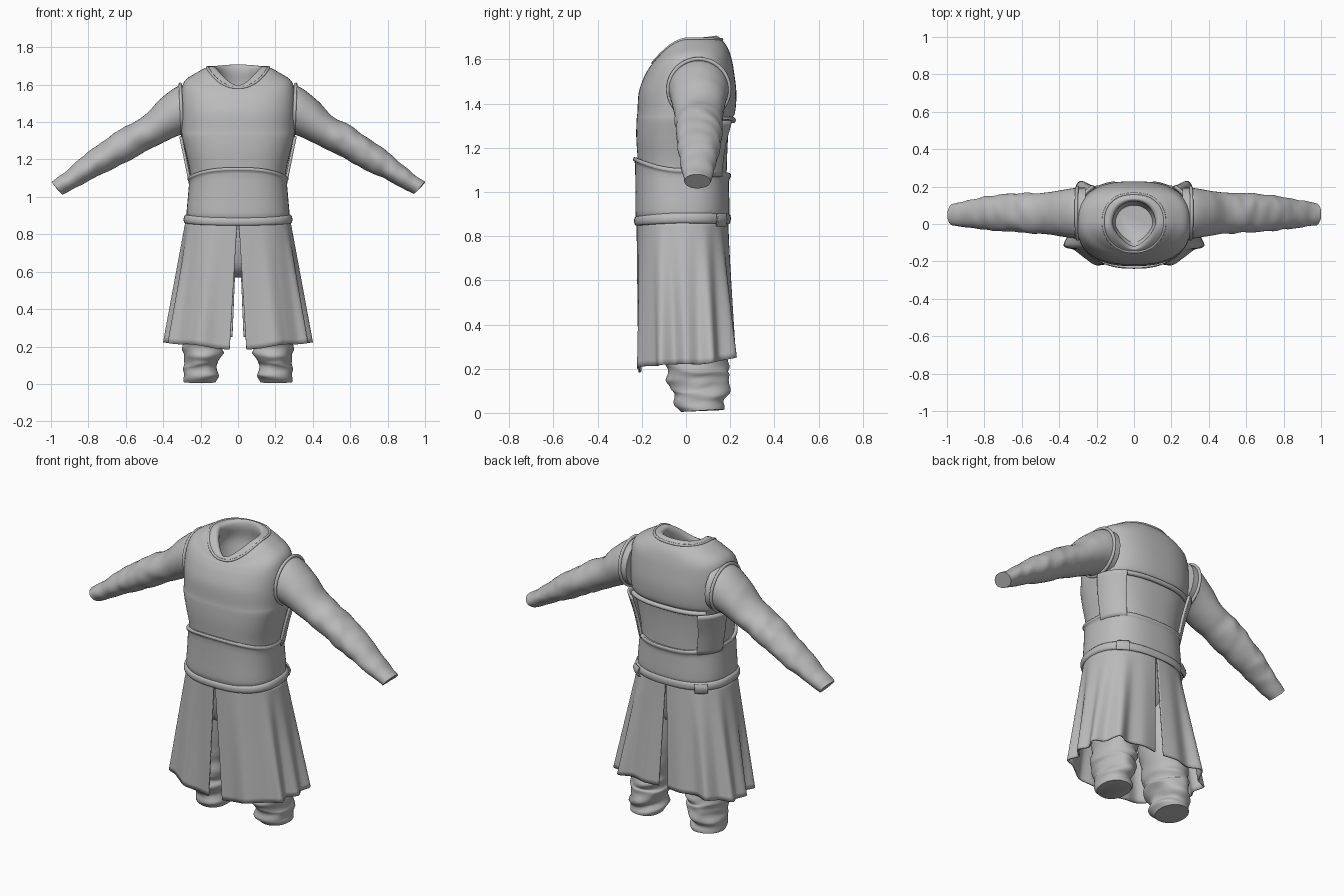
import bpy, bmesh
from math import sin, cos, pi, radians, copysign
from mathutils import Vector, noise

if "Cube" in bpy.data.objects:
    bpy.data.objects.remove(bpy.data.objects["Cube"])

cloth = bpy.data.materials.new("grey_cloth")
cloth.use_nodes = True
cloth.diffuse_color = (0.5, 0.5, 0.5, 1)
cloth.node_tree.nodes["Principled BSDF"].inputs["Base Color"].default_value = (0.5, 0.5, 0.5, 1)


def spline(rows, t):
    """Smooth curve through rows of numbers, t from 0 to 1."""
    last = len(rows) - 1
    i = min(int(t * last), last - 1)
    f = t * last - i
    a, b, c, d = (rows[max(0, min(last, k))] for k in range(i - 1, i + 3))
    return [q + f / 2 * (r - p + f * (2 * p - 5 * q + 4 * r - s + f * (3 * (q - r) + s - p)))
            for p, q, r, s in zip(a, b, c, d)]


def ring(row, a, n=2.5, pinch=0):
    """Point on a rounded ring: half width, front y, back y, side z, back z, front z."""
    rx, yf, yb, zs, zb, zf = row
    c, s = cos(a), sin(a)
    x = rx * copysign(abs(c) ** (2 / n), c)
    y = (yf + yb) / 2 + (yb - yf) / 2 * copysign(abs(s) ** (2 / n), s)
    z = zs + (zb - zs) * max(s, 0) ** 2 + (zf - zs) * max(-s, 0) ** 1.5
    if s < 0:
        x *= 1 - pinch + pinch * max(0, 1 + s) ** 0.5
    return Vector((x, y, z))


def flat(rx, yf, yb, z):
    return (rx, yf, yb, z, z, z)


def skin(name, grid, closed=True, caps=(), thick=0):
    """Mesh from a grid of points, one row after another."""
    bm = bmesh.new()
    rows = [[bm.verts.new(p) for p in line] for line in grid]
    for low, high in zip(rows, rows[1:]):
        m = len(low)
        for k in range(m if closed else m - 1):
            j = (k + 1) % m
            bm.faces.new((low[k], low[j], high[j], high[k]))
    for end in caps:
        bm.faces.new(rows[end])
    bmesh.ops.recalc_face_normals(bm, faces=bm.faces)
    for f in bm.faces:
        f.smooth = True
    mesh = bpy.data.meshes.new(name)
    bm.to_mesh(mesh)
    bm.free()
    mesh.set_sharp_from_angle(angle=radians(50))
    mesh.materials.append(cloth)
    obj = bpy.data.objects.new(name, mesh)
    bpy.context.collection.objects.link(obj)
    if thick:
        mod = obj.modifiers.new("thickness", "SOLIDIFY")
        mod.thickness = thick
        mod.offset = 0
    return obj


def loft(name, rows, steps=1, start=0, end=360, side=1, shape=None, caps=(), thick=0, n=2.5):
    """Loft rings; a partial angle range gives an open panel."""
    closed = end - start == 360
    count = 72 if closed else 24
    total = (len(rows) - 1) * steps
    grid = []
    for i in range(total + 1):
        row = spline(rows, i / total)
        line = [ring(row, radians(start + (end - start) * k / (count if closed else count - 1)), n)
                for k in range(count)]
        if shape:
            line = [shape(p) for p in line]
        grid.append([Vector((p.x * side, p.y, p.z)) for p in line])
    return skin(name, grid, closed, caps, thick)


def cord(name, points, radius, closed=False):
    curve = bpy.data.curves.new(name, "CURVE")
    curve.dimensions = "3D"
    curve.bevel_depth = radius
    curve.bevel_resolution = 3
    curve.use_fill_caps = True
    line = curve.splines.new("POLY")
    line.points.add(len(points) - 1)
    for p, co in zip(line.points, points):
        p.co = (*co, 1)
    line.use_cyclic_u = closed
    curve.materials.append(cloth)
    bpy.context.collection.objects.link(bpy.data.objects.new(name, curve))


# Torso with the shoulders closing in to the neck opening
torso = [flat(.27, -.215, .18, .85), flat(.255, -.215, .183, 1.0), flat(.255, -.217, .185, 1.12),
         flat(.28, -.225, .19, 1.24), flat(.299, -.224, .2, 1.32), flat(.303, -.22, .222, 1.36),
         flat(.307, -.214, .228, 1.45),
         (.305, -.19, .218, 1.55, 1.54, 1.52), (.285, -.168, .207, 1.62, 1.6, 1.56),
         (.225, -.155, .19, 1.662, 1.65, 1.578), (.165, -.15, .162, 1.693, 1.69, 1.583),
         (.125, -.132, .132, 1.695, 1.707, 1.597), (.114, -.118, .12, 1.66, 1.67, 1.57),
         (.13, -.13, .13, 1.58, 1.58, 1.5), flat(.1, -.1, .1, 1.46)]
grid = []
steps = (len(torso) - 1) * 5
for i in range(steps + 1):
    row = spline(torso, i / steps)
    pinch = max(0, min(1, (i / 5 - 9.5) * 0.5))
    grid.append([ring(row, 2 * pi * k / 80, 2.5 - 0.4 * pinch, pinch * 0.6) for k in range(80)])
skin("tunic_torso", grid, caps=(-1,))
cord("collar_seam", [ring(torso[10], 2 * pi * k / 80, 2.3, 0.15) for k in range(80)], .007, True)

# Waist sash and belt
loft("waist_sash", [flat(.25, -.21, .175, .89), flat(.275, -.228, .196, .89), flat(.268, -.229, .195, 1.0),
                    (.262, -.231, .195, 1.075, 1.05, 1.125), (.27, -.239, .204, 1.092, 1.07, 1.143),
                    (.264, -.235, .2, 1.107, 1.085, 1.158), (.245, -.21, .18, 1.1, 1.08, 1.15)], 3)
belt = [(.25, -.2, .17, .9, .9, .885), (.281, -.228, .196, .905, .9, .888), (.291, -.235, .203, .88, .88, .87),
        (.282, -.228, .196, .858, .855, .848), (.25, -.2, .17, .86, .86, .85)]
loft("belt", belt, 3)

# Rolled hem of the back yoke
cord("back_yoke_hem", [ring(flat(.305, -.22, .212, 1.325), radians(42 + 4 * k)) for k in range(25)], .014)

# Hips hidden under the skirt
loft("hips", [flat(.1, -.08, .08, .57), flat(.2, -.15, .13, .62), flat(.25, -.19, .16, .75),
              flat(.26, -.2, .17, .88)], 4, caps=(0,))

sleeve = [(.26, 1.6, .26, 1.33, -.08, .195), (.33, 1.587, .31, 1.33, -.077, .192),
          (.42, 1.52, .37, 1.305, -.065, .18), (.5, 1.437, .46, 1.262, -.052, .167),
          (.62, 1.367, .56, 1.21, -.047, .165), (.72, 1.3, .68, 1.145, -.04, .157),
          (.82, 1.222, .78, 1.098, -.03, .145), (.92, 1.138, .87, 1.05, -.02, .125),
          (1.0, 1.078, .94, 1.015, -.01, .11)]

# Lower skirt outline and hem height, from the front slit round to the back slit
hem = [(.045, -.212, .183), (.12, -.205, .19), (.2, -.217, .205), (.26, -.18, .212), (.32, -.135, .212),
       (.372, -.115, .218), (.35, -.05, .22), (.397, .0, .222), (.372, .06, .22), (.392, .12, .228),
       (.33, .15, .235), (.29, .225, .25), (.21, .2, .25), (.12, .222, .25), (.03, .212, .25)]


def trouser_shape(p):
    weight = max(0, min(1, (.42 - p.z) * 4)) * min(1, p.z * 12 + .2)
    fold = noise.noise_vector(Vector((p.x * 7, p.y * 7, p.z * 22)))
    slump = sin(p.z * 62 + p.x * 14 + p.y * 9) * .006
    out = Vector((p.x, p.y - .06, 0)).normalized()
    q = p + (fold * .016 + out * slump) * weight
    return Vector((q.x + .205 - .1 * p.z, q.y, max(q.z + p.y * .06 * max(0, 1 - p.z * 4), .002)))


for side, word in ((1, "left"), (-1, "right")):
    # Sleeve with soft creases, thickest around the elbow and cuff
    grid = []
    for i in range(73):
        tx, tz, bx, bz, yf, yb = spline(sleeve, i / 72)
        line = []
        for k in range(36):
            a = 2 * pi * k / 36
            mid, half = Vector(((tx + bx) / 2, 0, (tz + bz) / 2)), Vector(((tx - bx) / 2, 0, (tz - bz) / 2))
            p = mid + half * sin(a) + Vector((0, (yf + yb) / 2 + (yb - yf) / 2 * cos(a), 0))
            weight = max(0, min(1, (p.x - .36) * 4)) * (1 - i / 72 * .5)
            p += noise.noise_vector(Vector((p.x * 16, p.y * 8 + side, p.z * 12))) * .012 * weight
            line.append(Vector((max(-1, min(1, p.x)) * side, p.y, p.z)))
        grid.append(line)
    skin(word + "_sleeve", grid, caps=(0, -1))

    # Raised edge of the armhole
    cord(word + "_armhole_edge", [(side * (.303 + .006 * sin(a)), .058 + .138 * cos(a), 1.465 + .137 * sin(a))
                                  for a in (2 * pi * k / 48 for k in range(48))], .009, True)

    # Side back panel that stands off the body, and the belt overlap
    if side == 1:
        span, tie = (8, 50), (38, 56)
    else:
        span, tie = (130, 172), (124, 142)
    loft(word + "_back_panel", [flat(.258, -.225, .197, 1.07), flat(.284, -.23, .215, 1.2),
                                flat(.31, -.23, .25, 1.325)], 4, *span, thick=.014)
    loft(word + "_belt_overlap", [(.287, -.23, .21, .9, .9, .9), (.298, -.235, .215, .875, .875, .875),
                                  (.287, -.23, .208, .845, .845, .845)], 3, *tie, thick=.008)

    # Skirt half, open at the front and back
    grid = []
    for j in range(25):
        t = j / 24
        line = []
        for k in range(113):
            u = k / 112
            top = ring(flat(.277, -.22, .187, .87), -pi / 2 + pi * u, 2.3)
            top.x = max(top.x, .004)
            p = top.lerp(Vector(spline(hem, u)), t)
            line.append(Vector((p.x * side, p.y, p.z)))
        grid.append(line)
    skin(word + "_skirt", grid, closed=False, thick=.008)

    # Baggy trouser leg, bunched at the ankle
    loft(word + "_trouser_leg", [flat(.086, -.02, .17, .005), flat(.098, -.055, .175, .05),
                                 flat(.084, -.065, .188, .1), flat(.102, -.085, .192, .15),
                                 flat(.108, -.09, .19, .2), flat(.112, -.09, .19, .3),
                                 flat(.122, -.11, .165, .5), flat(.128, -.13, .15, .75)],
         8, side=side, shape=trouser_shape, caps=(0, -1), n=2.1)
